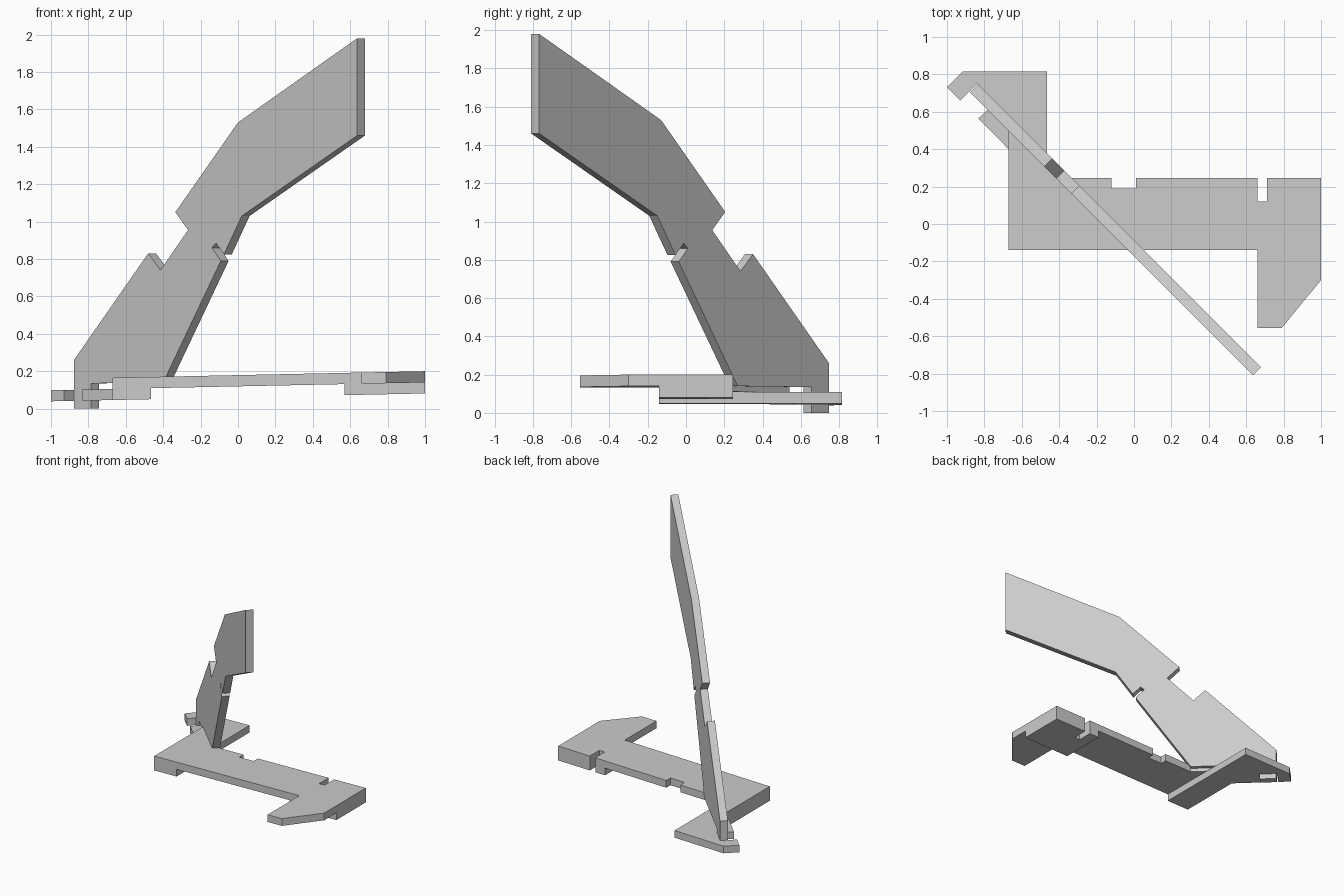
import bpy, bmesh

TILT = 0.021            # slight rise of the base towards +x
TOP, MID, LOW = 0.179, 0.119, 0.06


def prism(name, bottom, top):
    """Solid between two matching outlines of 3D points."""
    bm = bmesh.new()
    a = [bm.verts.new(p) for p in bottom]
    b = [bm.verts.new(p) for p in top]
    bm.faces.new(a)
    bm.faces.new(b)
    for i in range(len(a)):
        j = (i + 1) % len(a)
        bm.faces.new((a[i], a[j], b[j], b[i]))
    bmesh.ops.recalc_face_normals(bm, faces=bm.faces[:])
    me = bpy.data.meshes.new(name)
    bm.to_mesh(me)
    bm.free()
    ob = bpy.data.objects.new(name, me)
    bpy.context.collection.objects.link(ob)
    return ob


def slab(name, outline, z0, z1):
    """Flat plate following the tilt of the base."""
    return prism(name, [(x, y, z0 + TILT * x) for x, y in outline],
                 [(x, y, z1 + TILT * x) for x, y in outline])


# Long upper base plate with edge notches and chamfered arm
slab("base_plate", [
    (-0.67, -0.14), (0.66, -0.14), (0.66, -0.555), (0.79, -0.555), (1.0, -0.30),
    (1.0, 0.245), (0.71, 0.245), (0.71, 0.12), (0.66, 0.12), (0.66, 0.245),
    (0.01, 0.245), (0.01, 0.19), (-0.12, 0.19), (-0.12, 0.245),
    (-0.375, 0.245), (-0.67, 0.54)], MID, TOP)

# Foot under the right end
slab("right_foot", [
    (0.57, -0.14), (1.0, -0.14), (1.0, 0.245), (0.71, 0.245), (0.71, 0.12),
    (0.66, 0.12), (0.66, 0.245), (0.57, 0.245)], LOW, MID)

# Lower plate with the hooked slot that takes the leg of the upright
slab("lower_plate", [
    (-0.67, -0.14), (-0.465, -0.14), (-0.465, 0.815), (-0.915, 0.815),
    (-1.0, 0.73), (-0.93, 0.66), (-0.84, 0.75), (-0.74, 0.65),
    (-0.833, 0.563), (-0.67, 0.40)], LOW, MID)

# Diagonal upright plate: profile in (x, z), running at 45 degrees
profile = [
    (-0.877, 0.005), (-0.877, 0.26), (-0.48, 0.83), (-0.415, 0.74),
    (-0.267, 0.955), (-0.335, 1.05), (0.0, 1.53), (0.637, 1.98),
    (0.637, 1.46), (0.02, 1.03), (-0.075, 0.825), (-0.118, 0.885),
    (-0.14, 0.86), (-0.092, 0.79), (-0.40, 0.14), (-0.785, 0.135),
    (-0.785, 0.0)]
profile[0] = (-0.877, 0.0)
prism("upright_plate", [(x, -0.172 - x, z) for x, z in profile],
      [(x + 0.042, -0.13 - x, z) for x, z in profile])
